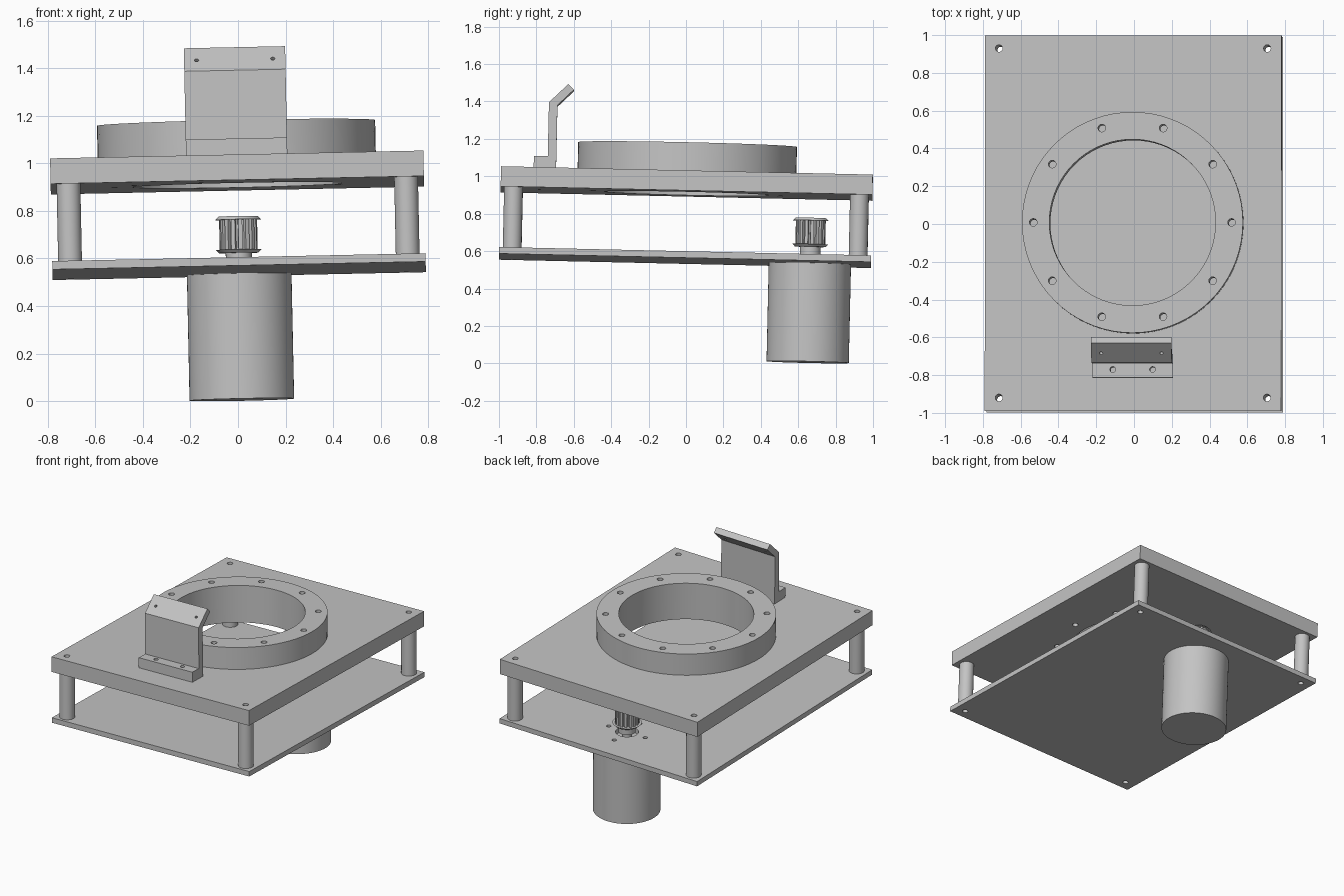
import bpy, bmesh, math
from mathutils import Matrix, Vector, Euler

cube = bpy.data.objects.get("Cube")
if cube:
    bpy.data.objects.remove(cube, do_unlink=True)

grey = bpy.data.materials.new("plain_grey")
grey.use_nodes = True
grey.diffuse_color = (0.55, 0.55, 0.55, 1)
grey.node_tree.nodes["Principled BSDF"].inputs["Base Color"].default_value = (0.55, 0.55, 0.55, 1)

# The whole assembly leans slightly; parts are built level around the top plate
LEAN = Matrix.Translation((-0.005, 0.005, 1.015)) @ Euler((-0.0225, -0.021, 0)).to_matrix().to_4x4()

TOP_UNDER = -0.107
LOW_TOP, LOW_UNDER = -0.432, -0.467
MOTOR_Y = 0.668
CORNERS = [(sx * 0.71, sy * 0.925) for sx in (-1, 1) for sy in (-1, 1)]
RING_BOLTS = [(0.525 * math.cos(math.radians(a)), 0.525 * math.sin(math.radians(a)))
              for a in range(0, 360, 36)]
FOOT_BOLTS = [(-0.105, -0.777), (0.105, -0.777)]
MOTOR_BOLTS = [(0.145, MOTOR_Y), (-0.145, MOTOR_Y), (0, MOTOR_Y + 0.145), (0, MOTOR_Y - 0.145)]


def cylinder(bm, x, y, z0, z1, r, r2=None, seg=48):
    bmesh.ops.create_cone(bm, cap_ends=True, segments=seg, radius1=r, radius2=r if r2 is None else r2,
                          depth=z1 - z0, matrix=Matrix.Translation((x, y, (z0 + z1) / 2)))


def box(bm, sx, sy, z0, z1):
    m = Matrix.Translation((0, 0, (z0 + z1) / 2)) @ Matrix.Diagonal((sx, sy, z1 - z0, 1))
    bmesh.ops.create_cube(bm, size=1, matrix=m)


def prism(bm, points, direction):
    face = bm.faces.new([bm.verts.new(p) for p in points])
    ext = bmesh.ops.extrude_face_region(bm, geom=[face])
    verts = [g for g in ext["geom"] if isinstance(g, bmesh.types.BMVert)]
    bmesh.ops.translate(bm, verts=verts, vec=direction)
    bmesh.ops.recalc_face_normals(bm, faces=bm.faces)


def to_object(name, bm):
    mesh = bpy.data.meshes.new(name)
    bm.to_mesh(mesh)
    bm.free()
    obj = bpy.data.objects.new(name, mesh)
    bpy.context.collection.objects.link(obj)
    obj.matrix_world = LEAN
    return obj


def finish(name, bm, holes=None):
    obj = to_object(name, bm)
    obj.data.materials.append(grey)
    bpy.ops.object.select_all(action="DESELECT")
    obj.select_set(True)
    bpy.context.view_layer.objects.active = obj
    if holes:
        cutter = to_object(name + "_cutter", holes)
        cutter.hide_render = True
        mod = obj.modifiers.new("holes", "BOOLEAN")
        mod.operation, mod.solver, mod.object = "DIFFERENCE", "EXACT", cutter
        bpy.context.view_layer.update()
        bpy.ops.object.modifier_apply(modifier=mod.name)
        bpy.data.objects.remove(cutter, do_unlink=True)
    bpy.ops.object.shade_smooth_by_angle(angle=math.radians(30))
    return obj


def drill(spots, r, z0, z1, bm=None):
    bm = bm or bmesh.new()
    for x, y in spots:
        cylinder(bm, x, y, z0, z1, r, seg=20)
    return bm


# Top plate with central opening and bolt holes
body, holes = bmesh.new(), drill(CORNERS, 0.019, -0.2, 0.1)
box(body, 1.57, 1.988, TOP_UNDER, 0)
drill(RING_BOLTS, 0.02, -0.2, 0.1, holes)
drill(FOOT_BOLTS, 0.015, -0.2, 0.1, holes)
cylinder(holes, 0, 0, -0.2, 0.1, 0.44, seg=72)
finish("top_plate", body, holes)

# Bearing ring
body, holes = bmesh.new(), drill(RING_BOLTS, 0.02, -0.1, 0.3)
cylinder(body, 0, 0, 0, 0.155, 0.585, seg=72)
cylinder(holes, 0, 0, -0.1, 0.3, 0.44, seg=72)
finish("bearing_ring", body, holes)

# Bottom plate
body, holes = bmesh.new(), drill(CORNERS, 0.019, -0.6, -0.3)
box(body, 1.57, 1.988, LOW_UNDER, LOW_TOP)
drill(MOTOR_BOLTS, 0.015, -0.6, -0.3, holes)
cylinder(holes, 0, MOTOR_Y, -0.6, -0.3, 0.075)
finish("bottom_plate", body, holes)

# Hollow corner pillars
for i, spot in enumerate(CORNERS):
    body = bmesh.new()
    cylinder(body, *spot, LOW_TOP, TOP_UNDER, 0.05, seg=32)
    finish(f"pillar_{i + 1}", body, drill([spot], 0.019, -0.6, 0))

# Bent sensor bracket: foot, wall and slanted flange
profile = [(-0.82, 0), (-0.82, 0.071), (-0.746, 0.071), (-0.746, 0.36),
           (-0.645, 0.459), (-0.614, 0.43), (-0.7, 0.345), (-0.7, 0)]
body, holes = bmesh.new(), drill(FOOT_BOLTS, 0.015, -0.05, 0.12)
prism(body, [(-0.213, y, z) for y, z in profile], Vector((0.426, 0, 0)))
for x in (-0.16, 0.16):
    bmesh.ops.create_cone(holes, cap_ends=True, segments=16, radius1=0.009, radius2=0.009, depth=0.12,
                          matrix=Matrix.Translation((x, -0.685, 0.393)) @ Matrix.Rotation(math.radians(45), 4, "X"))
finish("sensor_bracket", body, holes)

# Motor body and shaft
body = bmesh.new()
cylinder(body, 0, MOTOR_Y, -0.994, LOW_UNDER, 0.22, seg=64)
finish("motor_body", body)
body = bmesh.new()
cylinder(body, 0, MOTOR_Y, LOW_UNDER, -0.3, 0.03, seg=24)
finish("motor_shaft", body)

# Toothed pulley with hub and two rims
body = bmesh.new()
TEETH = 16
outline = []
for t in range(TEETH):
    for step, r in ((0, 0.08), (0.55, 0.08), (0.62, 0.064), (0.93, 0.064)):
        a = 2 * math.pi * (t + step) / TEETH
        outline.append((r * math.cos(a), MOTOR_Y + r * math.sin(a), -0.365))
prism(body, outline, Vector((0, 0, 0.13)))
finish("pulley_teeth", body)
body = bmesh.new()
cylinder(body, 0, MOTOR_Y, -0.43, -0.37, 0.055, seg=32)
finish("pulley_hub", body)
for name, z0, r0, r1 in (("pulley_lower_rim", -0.377, 0.082, 0.096), ("pulley_upper_rim", -0.237, 0.096, 0.082)):
    body = bmesh.new()
    cylinder(body, 0, MOTOR_Y, z0, z0 + 0.014, r0, r1)
    finish(name, body)
